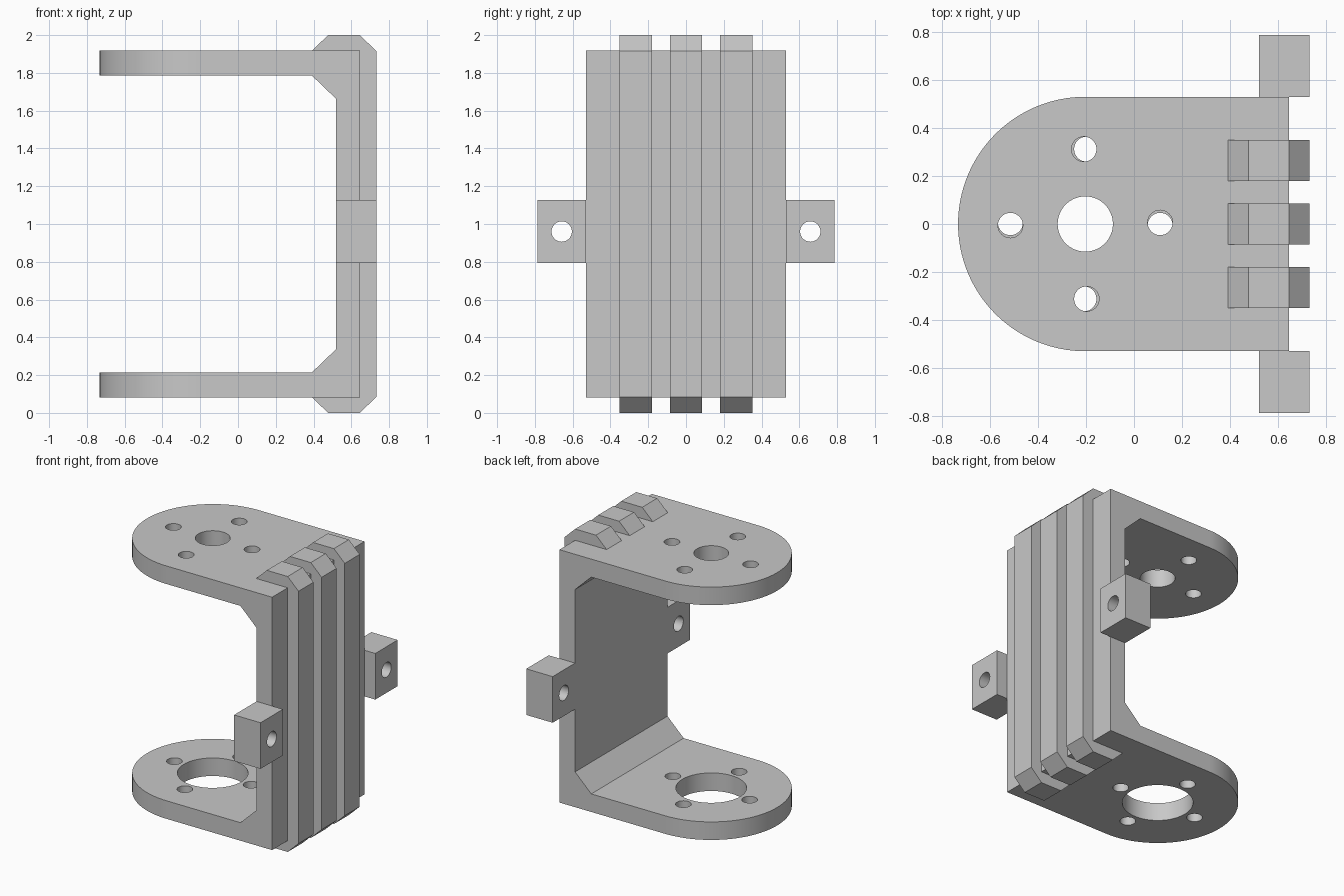
import bpy, bmesh, math
from mathutils import Vector

if "Cube" in bpy.data.objects:
    bpy.data.objects.remove(bpy.data.objects["Cube"])

COLOUR = (0.578, 0.578, 0.578, 1)
grey = bpy.data.materials.new("plain grey")
grey.use_nodes = True
grey.diffuse_color = COLOUR
grey.node_tree.nodes["Principled BSDF"].inputs["Base Color"].default_value = COLOUR

MID = 1.0            # mirror height of the bracket
HUB = -0.203         # x of the hinge axis
RADIUS = 0.53        # half width of the bracket
BACK = 0.732         # x of the rearmost faces


def prism(name, points, shift):
    """Extrude a closed outline of 3D points along a vector."""
    bm = bmesh.new()
    face = bm.faces.new([bm.verts.new(p) for p in points])
    moved = bmesh.ops.extrude_face_region(bm, geom=[face])["geom"]
    bmesh.ops.translate(bm, vec=Vector(shift),
                        verts=[v for v in moved if isinstance(v, bmesh.types.BMVert)])
    bmesh.ops.recalc_face_normals(bm, faces=bm.faces)
    mesh = bpy.data.meshes.new(name)
    bm.to_mesh(mesh)
    bm.free()
    ob = bpy.data.objects.new(name, mesh)
    bpy.context.collection.objects.link(ob)
    mesh.materials.append(grey)
    return ob


def mirrored(half):
    """Complete a side profile by mirroring it about the middle height."""
    return half + [(x, 2 * MID - z) for x, z in reversed(half)]


def side_slab(name, profile, y0, y1):
    return prism(name, [(x, y0, z) for x, z in profile], (0, y1 - y0, 0))


def circle(cx, cy, r, n=64):
    return [(cx + r * math.cos(2 * math.pi * i / n),
             cy + r * math.sin(2 * math.pi * i / n)) for i in range(n)]


def boolean(ob, tool, operation):
    """Apply a boolean and remove its helper."""
    tool.hide_render = True
    bpy.context.view_layer.objects.active = ob
    mod = ob.modifiers.new("cut", "BOOLEAN")
    mod.operation, mod.solver, mod.object = operation, "EXACT", tool
    bpy.ops.object.modifier_apply(modifier=mod.name)
    bpy.data.objects.remove(tool)


def finish(ob):
    bpy.ops.object.select_all(action="DESELECT")
    ob.select_set(True)
    bpy.context.view_layer.objects.active = ob
    bpy.ops.object.shade_smooth_by_angle(angle=math.radians(30))


# C-shaped bracket with chamfered inner corners
outer = [(-0.9, 1.918), (0.645, 1.918)]
inner = [(-0.9, 0.213), (0.39, 0.213), (0.52, 0.338)]
bracket = side_slab("bracket", mirrored(outer) + mirrored(inner), -0.6, 0.6)

# Trim to width, with rounded ends on both arms
arc = [(HUB + RADIUS * math.cos(a), RADIUS * math.sin(a))
       for a in (math.pi / 2 + math.pi * i / 64 for i in range(65))]
plan = [(0.8, RADIUS)] + arc + [(0.8, -RADIUS)]
boolean(bracket, prism("rounding_helper", [(x, y, -0.2) for x, y in plan], (0, 0, 2.4)),
        "INTERSECT")

# Centre bore and four screw holes in each arm
for z, bore, twist in ((-0.1, 0.233, -1), (1.5, 0.115, 1)):
    holes = [circle(HUB, 0, bore)]
    for k in range(4):
        a = math.radians(90 * k + twist)
        holes.append(circle(HUB + 0.312 * math.cos(a), 0.312 * math.sin(a), 0.052, 32))
    for hole in holes:
        boolean(bracket, prism("hole_helper", [(x, y, z) for x, y in hole], (0, 0, 0.6)),
                "DIFFERENCE")
finish(bracket)

# Three stiffening ribs wrapped round the back wall
rib_half = [(0.55, 1.85), (0.39, 1.916), (0.477, 2.0), (0.645, 2.0), (BACK, 1.916)]
for label, y in (("front", -0.265), ("middle", 0), ("rear", 0.265)):
    side_slab(label + "_rib", mirrored(rib_half), y - 0.086, y + 0.086)

# Pierced mounting lugs on both sides
lug = [(0.52, 0.793), (BACK, 0.793), (BACK, 1.128), (0.52, 1.128)]
for label, s in (("front", -1), ("rear", 1)):
    ob = side_slab(label + "_lug", lug, s * RADIUS, s * 0.787)
    boolean(ob, prism("hole_helper", [(0.3, y, z) for y, z in circle(s * 0.658, 0.96, 0.054, 32)],
                      (0.7, 0, 0)), "DIFFERENCE")
    finish(ob)
